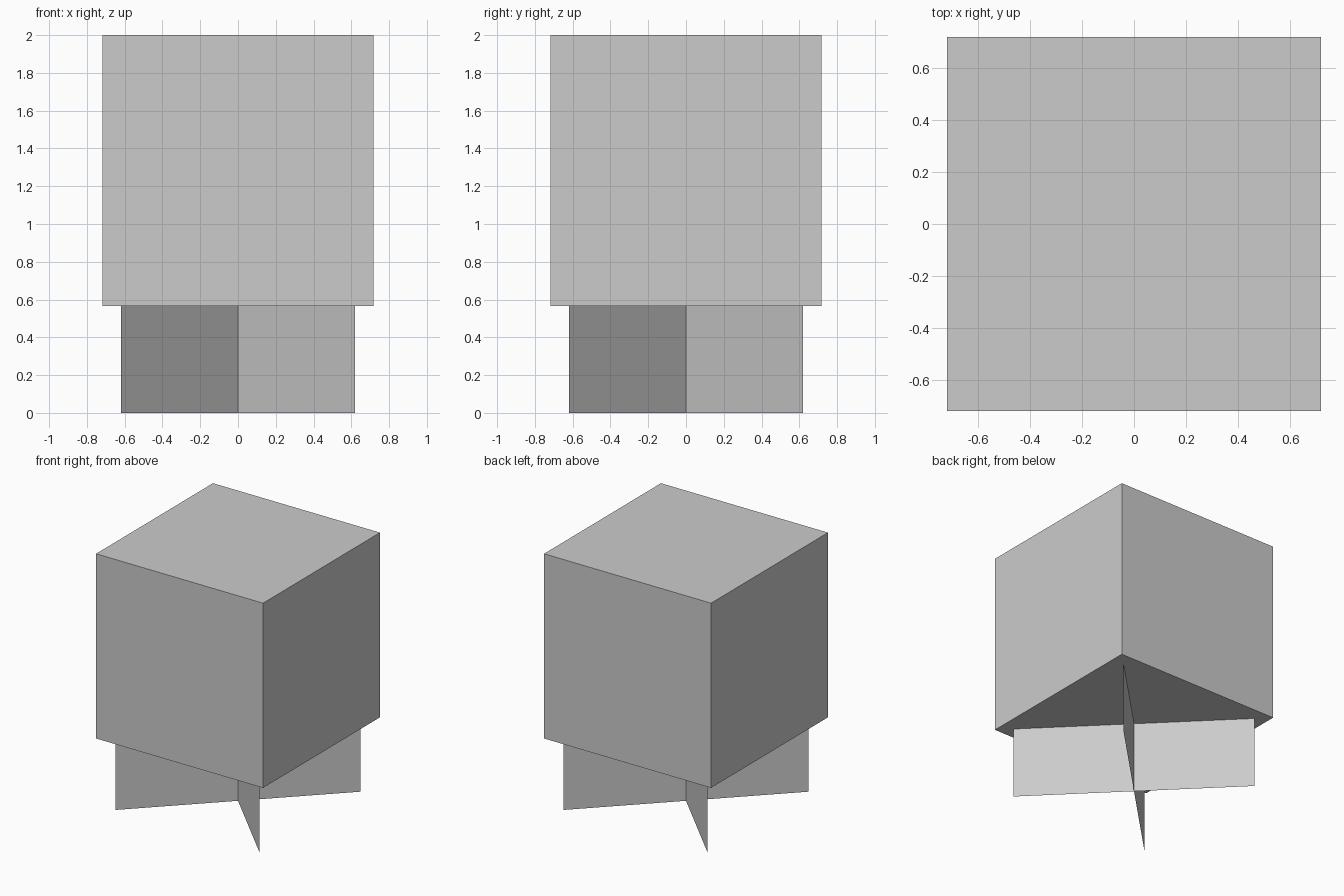
import bpy
import bmesh

if "Cube" in bpy.data.objects:
    bpy.data.objects.remove(bpy.data.objects["Cube"])

HALF = 0.717      # half width of the cube
BASE = 0.566      # height of the cube's underside
REACH = 0.62      # corner reach of the crossed panels

grey = bpy.data.materials.new("plain grey")
grey.diffuse_color = (0.6, 0.6, 0.6, 1)
grey.use_nodes = True
grey.node_tree.nodes["Principled BSDF"].inputs["Base Color"].default_value = grey.diffuse_color


def finish(name, bm):
    mesh = bpy.data.meshes.new(name)
    bm.to_mesh(mesh)
    bm.free()
    mesh.materials.append(grey)
    obj = bpy.data.objects.new(name, mesh)
    bpy.context.collection.objects.link(obj)
    return obj


# Large cube on top
bm = bmesh.new()
bmesh.ops.create_cube(bm, size=2 * HALF)
bmesh.ops.translate(bm, verts=bm.verts, vec=(0, 0, BASE + HALF))
finish("top_cube", bm)

# Two thin upright panels crossing on the diagonals
for name, side in (("cross_panel_a", 1), ("cross_panel_b", -1)):
    bm = bmesh.new()
    corners = [(-1, 0), (1, 0), (1, BASE), (-1, BASE)]
    bm.faces.new([bm.verts.new((s * REACH, s * side * REACH, z)) for s, z in corners])
    finish(name, bm)
